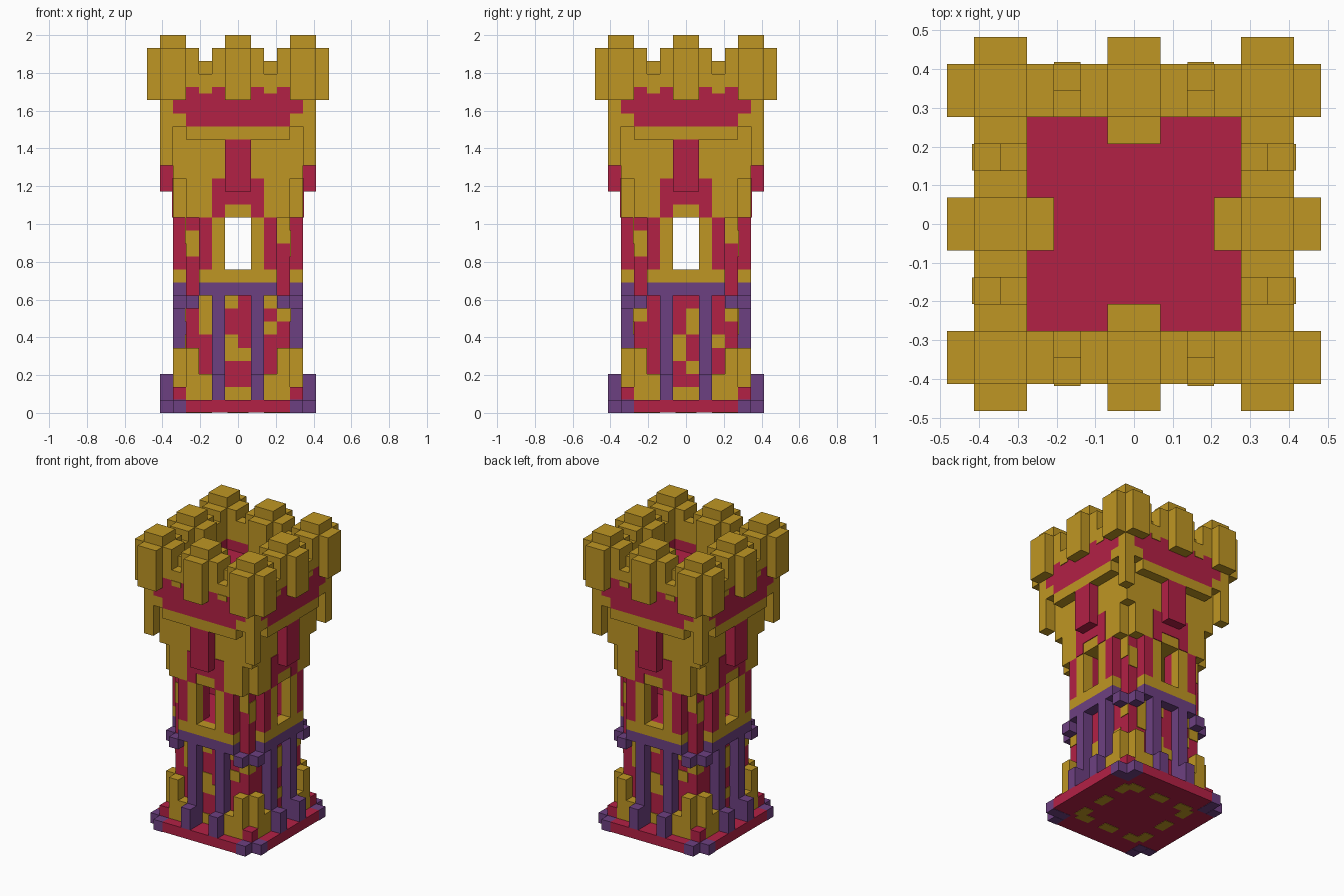
import bpy
import bmesh
from mathutils import Matrix, Vector

UNIT = 2 / 29          # one block
THIN = 0.06            # thickness of a painted plate, in blocks
ALL = (0, 1, 2, 3)     # quarter turns: front, right, back, left

cube = bpy.data.objects.get("Cube")
if cube:
    bpy.data.objects.remove(cube, do_unlink=True)


def material(name, rgb):
    mat = bpy.data.materials.new(name)
    mat.use_nodes = True
    colour = (*rgb, 1)
    mat.diffuse_color = colour
    mat.node_tree.nodes["Principled BSDF"].inputs["Base Color"].default_value = colour
    return mat


gold = material("gold", (0.52, 0.306, 0.017))
red = material("red", (0.45, 0.015, 0.06))
purple = material("purple", (0.152, 0.051, 0.22))


def part(name, mat, boxes, sides=ALL, mirror=False):
    """Boxes as (x range, y range, z range) in blocks, drawn on the front
    side and turned to the other sides; mirror also repeats them at -x."""
    bm = bmesh.new()
    for xs, ys, zs in boxes:
        spans = [xs, (-xs[1], -xs[0])] if mirror else [xs]
        for span in spans:
            low = Vector((span[0], ys[0], zs[0]))
            high = Vector((span[1], ys[1], zs[1]))
            place = Matrix.Translation((low + high) / 2) @ Matrix.Diagonal((*(high - low), 1))
            for turn in sides:
                spin = Matrix.Rotation(turn * 1.5707963, 4, "Z")
                bmesh.ops.create_cube(bm, size=1, matrix=spin @ place)
    bmesh.ops.scale(bm, vec=(UNIT,) * 3, verts=bm.verts)
    mesh = bpy.data.meshes.new(name)
    bm.to_mesh(mesh)
    bm.free()
    mesh.materials.append(mat)
    obj = bpy.data.objects.new(name, mesh)
    bpy.context.collection.objects.link(obj)


def block(name, mat, half, zs):
    """Square slab centred on the axis."""
    part(name, mat, [((-half, half), (-half, half), zs)], sides=(0,))


def patches(name, mat, cells, face, sides):
    """Painted plates on the wall at y = -face; cells are (x range, z range)."""
    part(name, mat, [(xs, (-face - THIN, -face), zs) for xs, zs in cells], sides)


# Layers in depth, counted outward from the wall
WALL, SKIN, RIM, ARM = (-4, -3), (-5, -4), (-6, -5), (-7, -6)

# Base plate with notched purple corners and gold marks underneath
block("base_core", red, 5, (0.04, 1))
part("base_edge", red, [((-4, 4), RIM, (0.04, 1))])
part("base_corners", purple, [((4, 5), RIM, (0, 1))], mirror=True)
part("base_corner_caps", purple, [((4, 5), SKIN, (0.02, 1 + THIN / 2))])
part("base_marks", gold, [((-0.8, 0.8), WALL, (0, 0.1)),
                          ((2, 3.5), WALL, (0, 0.1))], mirror=True)
part("base_posts", purple, [((1, 2), RIM, (1, 3))], mirror=True)

# Lower storey
block("lower_wall", red, 4, (1, 9))
part("lower_columns", purple, [((1, 2), SKIN, (1, 9))], mirror=True)
part("lower_buttresses", gold, [((3, 4), SKIN, (1, 5)),
                                ((2, 3), SKIN, (1, 3))], mirror=True)
part("corner_stones", red, [((4, 5), SKIN, (1, 2))])
part("column_brackets", purple, [((3, 4), SKIN, (8, 9))], mirror=True)
patches("lower_stones_front", gold, [
    ((-1, 1), (1, 2)), ((-1, 1), (4, 5)), ((-1, 0), (5, 6)), ((-1, 0), (8, 9)),
    ((-3, -2), (6, 9)), ((2, 3), (6, 7)), ((2, 3), (8, 9)), ((3, 4), (7, 8)),
], 4, (0, 2))
patches("lower_stones_side", gold, [
    ((-1, 1), (1, 2)), ((0, 1), (3, 4)), ((-1, 0), (5, 6)), ((0, 1), (6, 8)),
    ((-1, 0), (4, 5)), ((-4, -3), (7, 8)), ((2, 3), (5, 6)), ((3, 4), (7, 8)),
], 4, (1, 3))

# Belt between the storeys
block("belt_core", red, 4, (9, 11))
part("belt_purple", purple, [((-3, 3), SKIN, (9, 10))])
part("belt_gold", gold, [((-3, 3), SKIN, (10, 11))])

# Hollow window storey
part("window_wall", red, [((1, 4), WALL, (11, 15)),
                          ((2, 3), SKIN, (11, 15))], mirror=True)
part("window_frames", gold, [((1, 2), SKIN, (11, 15))], mirror=True)
patches("window_stones", gold, [((-4, -3), (12, 14)), ((3, 4), (13, 15))], 4, ALL)

# Flaring upper storey
block("flare_core", gold, 4, (15, 18))
part("flare_skin", gold, [((-4, 4), SKIN, (15, 18))])
patches("window_arches", red, [
    ((-2, 2), (16, 18)), ((-2, -1), (15, 16)), ((1, 2), (15, 16))], 5, ALL)
block("upper_wall", gold, 5, (18, 22))
part("hanging_panels", red, [((-1, 1), RIM, (17, 21))])
part("corner_pendants", gold, [((5, 6), RIM, (19, 24))])

# Cornice below the battlements, its top is the roof floor
block("roof_floor", red, 5, (22, 24))
part("cornice_gold", gold, [((-4, 4), RIM, (21, 22))])
part("cornice_red", red, [((-4, 4), RIM, (22, 23)), ((-5, 5), RIM, (23, 24))])
part("cornice_ends", gold, [((4, 5), RIM, (22, 23))], mirror=True)

# Battlements
part("parapet_foot", red, [((-4, 4), (-6, -4), (24, 25))])
patches("parapet_foot_stones", gold, [((-3, -2), (24.5, 25)), ((2, 3), (24.5, 25))], 6, ALL)
part("parapet", gold, [((-4, 4), (-6, -4), (25, 26)),
                       ((-4, 4), SKIN, (26, 27))])
part("merlon_shoulders", gold, [((3, 4), (-6, -4), (26, 28)),
                                ((1, 2), (-6, -4), (26, 28))], mirror=True)
part("middle_merlons", gold, [((-1, 1), (-6, -4), (25, 29)),
                              ((-1, 1), ARM, (24, 28)),
                              ((-1, 1), WALL, (24, 28))])
part("corner_merlons", gold, [((4, 6), (-6, -4), (24, 29))])
part("corner_merlon_arms", gold, [((4, 6), ARM, (24, 28))], mirror=True)
